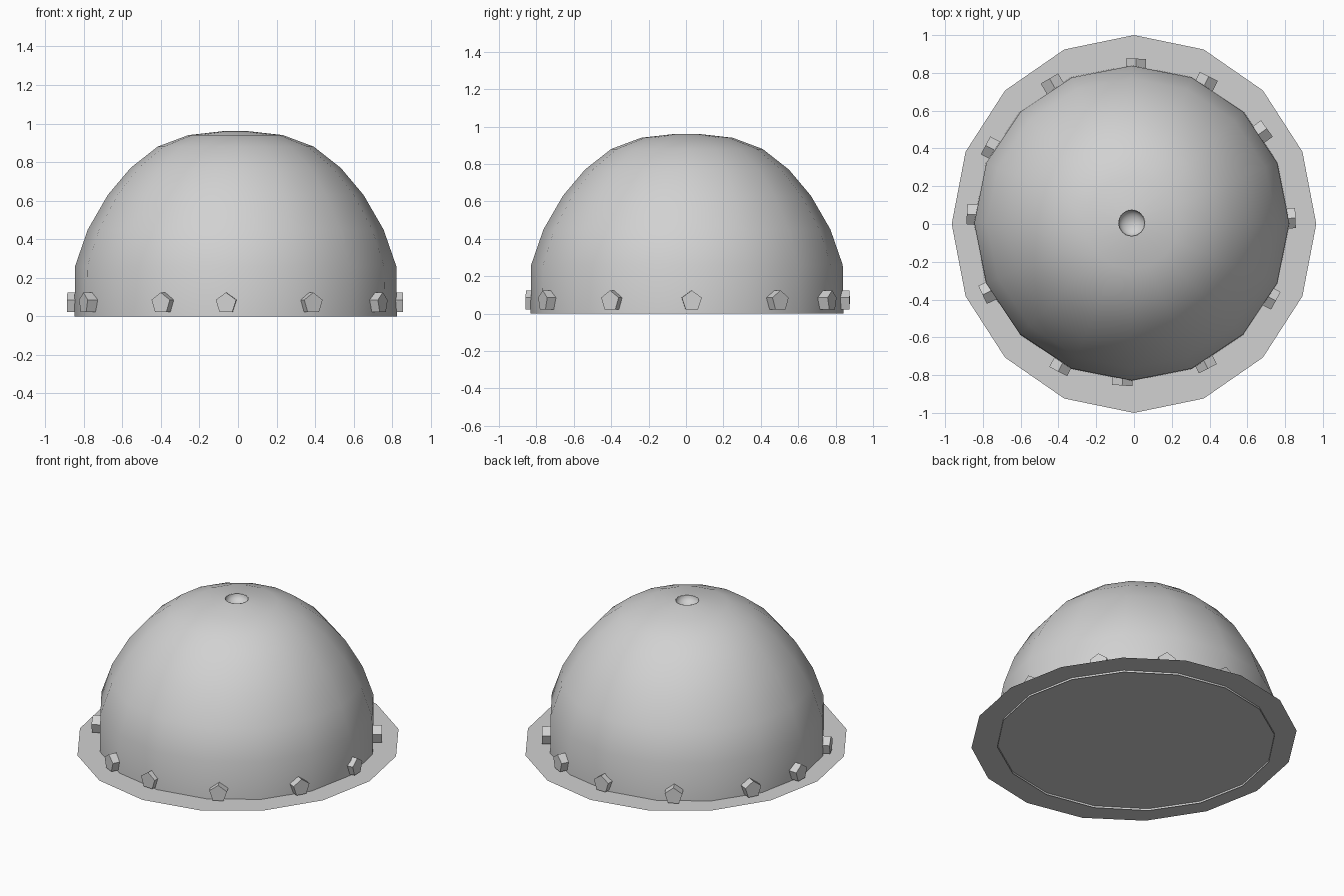
import bpy
import bmesh
import math
from mathutils import Vector, Matrix

cube = bpy.data.objects.get("Cube")
if cube:
    bpy.data.objects.remove(cube, do_unlink=True)

grey = bpy.data.materials.new("light grey")
grey.use_nodes = True
grey.diffuse_color = (0.64, 0.64, 0.64, 1)
grey.node_tree.nodes["Principled BSDF"].inputs["Base Color"].default_value = grey.diffuse_color


def finish(bm, name, smooth=False):
    """Turn the bmesh into a named grey object."""
    for face in bm.faces:
        face.smooth = smooth
    mesh = bpy.data.meshes.new(name)
    bm.to_mesh(mesh)
    bm.free()
    mesh.materials.append(grey)
    obj = bpy.data.objects.new(name, mesh)
    bpy.context.collection.objects.link(obj)
    return obj


def lathe(name, profile, sides, centre):
    """Spin a (radius, height) profile, listed so that faces look outward."""
    bm = bmesh.new()
    rings = []
    for r, z in profile:
        if r == 0:
            rings.append([bm.verts.new((0, 0, z))] * sides)
        else:
            rings.append([bm.verts.new((r * math.cos(math.tau * i / sides),
                                        r * math.sin(math.tau * i / sides), z))
                          for i in range(sides)])
    for low, high in zip(rings, rings[1:]):
        for i in range(sides):
            j = (i + 1) % sides
            corners = [low[i], low[j], high[j], high[i]]
            bm.faces.new(list(dict.fromkeys(corners)))
    obj = finish(bm, name, smooth=True)
    obj.location = centre
    return obj


# Domed shell, open at the bottom and around the top dimple
centre = (-0.012, 0.005, 0)
dome_profile = [(0.836, 0), (0.833, 0.26), (0.767, 0.45), (0.663, 0.63),
                (0.545, 0.77), (0.405, 0.88), (0.245, 0.94), (0.069, 0.96)]
lathe("dome", dome_profile, 16, centre)

# Concave dimple at the crown
radius, depth, steps = 0.07, 0.05, 6
bowl = [(radius * math.cos(math.pi / 2 * k / steps),
         0.961 - depth * math.sin(math.pi / 2 * k / steps)) for k in range(steps)]
lathe("top_dimple", bowl + [(0, 0.961 - depth)], 32, centre)

# Thin flat flange under the dome
bm = bmesh.new()
bmesh.ops.create_circle(bm, cap_ends=True, segments=16, radius=1,
                        matrix=Matrix.Diagonal((0.965, 1, 1, 1)))
bmesh.ops.rotate(bm, verts=bm.verts, matrix=Matrix.Identity(3))
flange = finish(bm, "base_flange")
flange.location.z = 0.013

# Five-sided studs around the foot of the dome, pointing outward
studs = [(0.01, 0.84), (0.38, 0.75), (0.675, 0.485), (0.82, 0.03),
         (0.72, -0.39), (0.375, -0.735), (-0.06, -0.82), (-0.385, -0.75),
         (-0.77, -0.36), (-0.85, 0.05), (-0.755, 0.40), (-0.43, 0.74)]
for n, (x, y) in enumerate(studs):
    bm = bmesh.new()
    bmesh.ops.create_cone(bm, cap_ends=True, segments=5, radius1=0.056,
                          radius2=0.056, depth=0.07)
    # Local z points outward, local y up, so one corner is on top
    out = Vector((x, y, 0)).normalized()
    up = Vector((0, 0, 1))
    side = up.cross(out)
    turn = Matrix((side, up, out)).transposed()
    bmesh.ops.rotate(bm, verts=bm.verts, matrix=turn)
    stud = finish(bm, f"stud_{n + 1}")
    stud.location = (x, y, 0.068)
